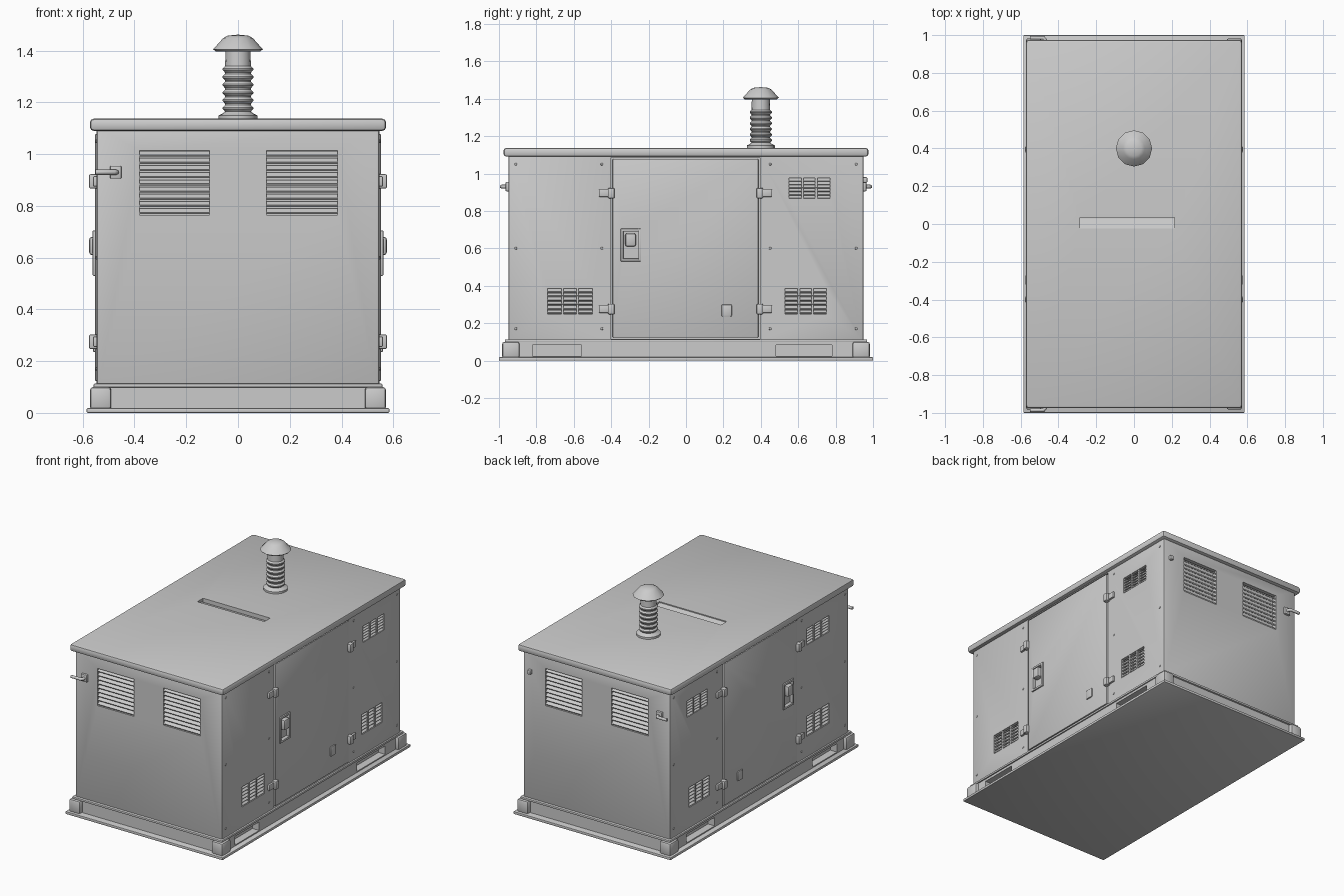
import bpy, bmesh
from math import pi, radians, cos, sin
from mathutils import Matrix, Vector

cube = bpy.data.objects.get("Cube")
if cube:
    bpy.data.objects.remove(cube, do_unlink=True)

grey = bpy.data.materials.new("painted_grey")
grey.use_nodes = True
COLOUR = (0.6, 0.6, 0.6, 1)
grey.diffuse_color = COLOUR
grey.node_tree.nodes["Principled BSDF"].inputs["Base Color"].default_value = COLOUR

FRONT, RIGHT, BACK, LEFT = 0, pi / 2, pi, -pi / 2
HALF = {FRONT: 0.95, BACK: 0.95, RIGHT: 0.547, LEFT: 0.547}


def add_mesh(name, bm):
    me = bpy.data.meshes.new(name)
    bmesh.ops.recalc_face_normals(bm, faces=bm.faces)
    bm.to_mesh(me)
    bm.free()
    ob = bpy.data.objects.new(name, me)
    me.materials.append(grey)
    bpy.context.collection.objects.link(ob)
    return ob


def box_into(bm, size, matrix):
    bmesh.ops.create_cube(bm, size=1, matrix=matrix @ Matrix.Diagonal((*size, 1)))


def span(u, n, z):
    """Size and centre of a box on a panel: u across, n outward, z up."""
    size = (u[1] - u[0], n[1] - n[0], z[1] - z[0])
    return size, Matrix.Translation((sum(u) / 2, -sum(n) / 2, sum(z) / 2))


def turn(side):
    return Matrix.Rotation(side, 4, "Z")


def smooth(ob):
    bpy.ops.object.select_all(action="DESELECT")
    ob.select_set(True)
    bpy.context.view_layer.objects.active = ob
    bpy.ops.object.shade_smooth_by_angle(angle=radians(35))


def box(name, u, n, z, side=FRONT, bevel=0.0):
    bm = bmesh.new()
    size, place = span(u, n, z)
    box_into(bm, size, turn(side) @ place)
    if bevel:
        bmesh.ops.bevel(bm, geom=bm.edges[:], offset=bevel, segments=2,
                        profile=0.5, affect="EDGES")
    ob = add_mesh(name, bm)
    smooth(ob)
    return ob


def carve(ob, cuts):
    """Cut every (u, n, z, side) box out of an object."""
    bm = bmesh.new()
    for u, n, z, side in cuts:
        size, place = span(u, n, z)
        box_into(bm, size, turn(side) @ place)
    cutter = add_mesh("cutter", bm)
    cutter.hide_render = True
    mod = ob.modifiers.new("cut", "BOOLEAN")
    mod.operation, mod.object, mod.solver = "DIFFERENCE", cutter, "EXACT"
    graph = bpy.context.evaluated_depsgraph_get()
    mesh = bpy.data.meshes.new_from_object(ob.evaluated_get(graph))
    ob.modifiers.clear()
    ob.data = mesh
    bpy.data.objects.remove(cutter, do_unlink=True)
    smooth(ob)


def lathe(name, profile, place, steps=16):
    bm = bmesh.new()
    verts = [bm.verts.new((r, 0, z)) for r, z in profile]
    edges = [bm.edges.new(p) for p in zip(verts, verts[1:])]
    bmesh.ops.spin(bm, geom=verts + edges, axis=(0, 0, 1), cent=(0, 0, 0),
                   angle=2 * pi, steps=steps)
    bmesh.ops.remove_doubles(bm, verts=bm.verts, dist=0.0005)
    bm.transform(place)
    ob = add_mesh(name, bm)
    smooth(ob)
    return ob


def rod(name, points, radius):
    cu = bpy.data.curves.new(name, "CURVE")
    cu.dimensions, cu.bevel_depth, cu.bevel_resolution = "3D", radius, 2
    cu.use_fill_caps = True
    sp = cu.splines.new("POLY")
    sp.points.add(len(points) - 1)
    for p, co in zip(sp.points, points):
        p.co = (*co, 1)
    cu.materials.append(grey)
    ob = bpy.data.objects.new(name, cu)
    bpy.context.collection.objects.link(ob)


# Louvred openings: side, across, height, slats, upright bars
vents = [(s, u, (0.765, 1.015), 9, 0) for s in (FRONT, BACK)
         for u in ((-0.38, -0.11), (0.11, 0.385))]
LOW, HIGH = (0.25, 0.385), (0.865, 0.975)
for s, flip in ((RIGHT, 1), (LEFT, -1)):
    for a, b, z in ((-0.74, -0.5, LOW), (0.53, 0.75, LOW), (0.55, 0.77, HIGH)):
        vents.append((s, tuple(sorted((a * flip, b * flip))), z, 6, 2))
vents.append((LEFT, (0.5, 0.74), HIGH, 6, 2))

# Cabinet with vent and door recesses
DOOR_U, DOOR_Z = (-0.4, 0.395), (0.115, 1.085)
cuts = [(u, (HALF[s] - 0.035, HALF[s] + 0.05), z, s) for s, u, z, _, _ in vents]
for s, flip in ((RIGHT, 1), (LEFT, -1)):
    u = tuple(sorted(v * flip for v in DOOR_U))
    cuts.append((u, (0.527, 0.6), DOOR_Z, s))
cabinet = box("cabinet", (-0.547, 0.547), (-0.95, 0.95), (0.1, 1.11), bevel=0.012)
carve(cabinet, cuts)

# Slats and bars
for s, u, z, count, bars in vents:
    bm = bmesh.new()
    pitch = (z[1] - z[0]) / count
    for i in range(count):
        place = Matrix.Translation(((u[0] + u[1]) / 2, -HALF[s] + 0.014,
                                    z[0] + pitch * (i + 0.5)))
        box_into(bm, (u[1] - u[0], 0.026, pitch * 0.3),
                 turn(s) @ place @ Matrix.Rotation(radians(35), 4, "X"))
    for i in range(bars):
        c = u[0] + (u[1] - u[0]) * (i + 1) / (bars + 1)
        size, place = span((c - 0.006, c + 0.006), (HALF[s] - 0.03, HALF[s] - 0.002), z)
        box_into(bm, size, turn(s) @ place)
    add_mesh("vent_slats", bm)

# Doors with hinges, handle and lock
for s, flip, label in ((RIGHT, 1, "right"), (LEFT, -1, "left")):
    def across(a, b):
        return tuple(sorted((a * flip, b * flip)))
    door = box(label + "_door", across(-0.392, 0.387), (0.515, 0.553),
               (0.123, 1.078), s, 0.005)
    carve(door, [(across(-0.335, -0.255), (0.538, 0.6), (0.545, 0.69), s)])
    for edge, outer in ((-0.4, -0.465), (0.395, 0.46)):
        for z in (0.275, 0.895):
            box(label + "_hinge_plate", across(edge, outer), (0.54, 0.56),
                (z - 0.02, z + 0.02), s, 0.004)
            box(label + "_hinge_knuckle", across(edge - 0.018, edge + 0.018),
                (0.54, 0.576), (z - 0.028, z + 0.028), s, 0.007)
    # Raised rim around the handle pocket
    for u, z in (((-0.35, -0.335), (0.53, 0.705)), ((-0.255, -0.24), (0.53, 0.705)),
                 ((-0.34, -0.25), (0.69, 0.705)), ((-0.34, -0.25), (0.53, 0.545))):
        box(label + "_handle_rim", across(*u), (0.545, 0.562), z, s, 0.004)
    box(label + "_handle", across(-0.325, -0.268), (0.53, 0.575), (0.61, 0.68), s, 0.01)
    box(label + "_lock", across(0.19, 0.245), (0.545, 0.561), (0.235, 0.3), s, 0.006)

# Roof with the shallow lifting slot
roof = box("roof", (-0.572, 0.572), (-0.975, 0.975), (1.09, 1.137), bevel=0.014)
carve(roof, [((-0.285, 0.215), (-0.035, 0.025), (1.11, 1.2), FRONT)])
slope = box("slot_slope", (-0.285, 0.215), (-0.03, 0.03), (1.105, 1.113))
slope.rotation_euler.x = 0
for v in slope.data.vertices:
    if v.co.z > 1.11 and v.co.y < 0:
        v.co.z = 1.132

# Exhaust: foot, ribbed pipe, rain cap
profile = [(0, 1.13), (0.075, 1.13), (0.075, 1.15), (0.06, 1.157)]
for i in range(6):
    z = 1.165 + i * 0.03
    profile += [(0.05, z), (0.059, z + 0.01), (0.059, z + 0.016), (0.05, z + 0.025)]
profile += [(0.048, 1.4), (0, 1.4)]
stack = Matrix.Translation((0, 0.4, 0))
lathe("exhaust_pipe", profile, stack)
lathe("exhaust_cap", [(0, 1.398), (0.085, 1.396), (0.096, 1.405), (0.058, 1.448),
                      (0.04, 1.458), (0, 1.462)], stack, 12)

# Skid base: foot plate, web with fork pockets, upper lip, corner posts
box("foot_plate", (-0.585, 0.585), (-1, 1), (0, 0.018), bevel=0.004)
web = box("skid_web", (-0.55, 0.55), (-0.955, 0.955), (0.01, 0.105))
pockets = []
for s, flip in ((RIGHT, 1), (LEFT, -1)):
    for a, b in ((-0.82, -0.56), (0.48, 0.78)):
        pockets.append((tuple(sorted((a * flip, b * flip))), (0.5, 0.6), (0.025, 0.082), s))
carve(web, pockets)
box("skid_lip", (-0.558, 0.558), (-0.968, 0.968), (0.098, 0.113), bevel=0.004)
for sx in (-1, 1):
    for sy in (-1, 1):
        box("corner_post", tuple(sorted((sx * 0.49, sx * 0.572))),
            tuple(sorted((sy * 0.89, sy * 0.983))), (0.012, 0.1), bevel=0.012)

# Hooks on both ends, and a small lug at the back
for sy in (-1, 1):
    rod("end_hook", [(-0.47, sy * 0.94, 0.93), (-0.47, sy * 0.975, 0.93),
                     (-0.48, sy * 0.986, 0.93), (-0.55, sy * 0.986, 0.93)], 0.01)
    box("hook_plate", (-0.495, -0.45), tuple(sorted((-sy * 0.94, -sy * 0.965))),
        (0.905, 0.955), bevel=0.005)
box("back_lug", (-0.505, -0.48), (0.94, 0.97), (0.95, 0.98), BACK, 0.006)

# Rivets near the panel edges
for s in (RIGHT, LEFT):
    for u in (-0.91, -0.45, 0.45, 0.91):
        for z in (0.17, 0.6, 1.05):
            place = turn(s) @ Matrix.Translation((u, -0.546, z)) @ Matrix.Rotation(pi / 2, 4, "X")
            lathe("rivet", [(0.008, 0), (0.006, 0.004), (0, 0.005)], place, 8)
